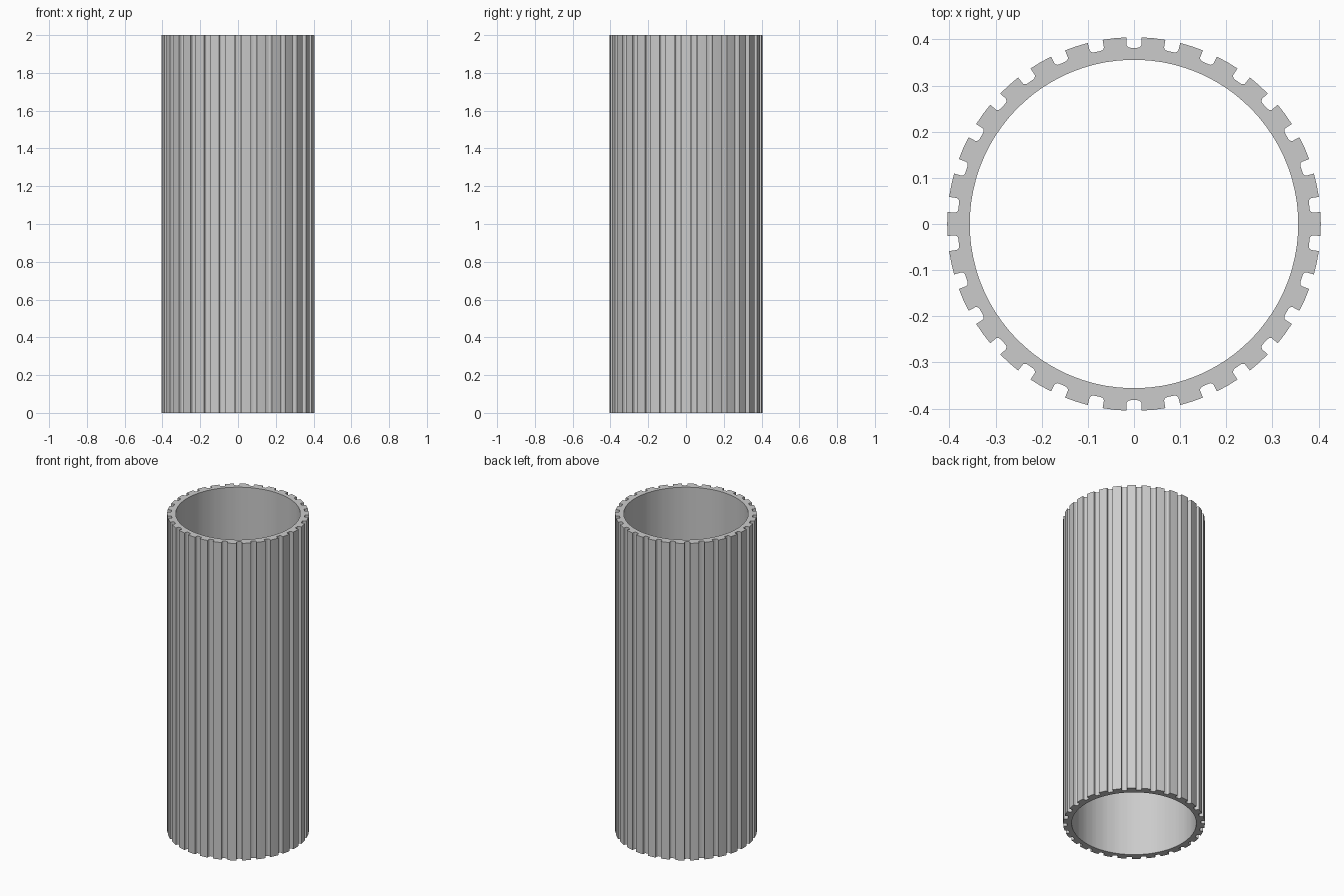
import bpy, bmesh, math
from mathutils import Matrix, Vector

cube = bpy.data.objects.get("Cube")
if cube:
    bpy.data.objects.remove(cube, do_unlink=True)

HEIGHT, OUTER, FLOOR, INNER = 2.0, 0.405, 0.382, 0.356
GROOVES = 30
HALF_WIDTH, FILLET = 0.0165, 0.009
STEP = math.tau / GROOVES

# Plain grey finish
grey = bpy.data.materials.new("plain grey")
grey.use_nodes = True
colour = (0.6, 0.6, 0.6, 1)
grey.diffuse_color = colour
grey.node_tree.nodes["Principled BSDF"].inputs["Base Color"].default_value = colour


def groove_and_tooth():
    """One groove with rounded floor corners, then the middle of the next tooth."""
    points = [Vector((HALF_WIDTH, math.sqrt(OUTER**2 - HALF_WIDTH**2)))]
    for i in range(5):
        a = math.pi / 2 * i / 4
        points.append(Vector((HALF_WIDTH - FILLET + FILLET * math.cos(a),
                              FLOOR + FILLET - FILLET * math.sin(a))))
    points += [Vector((-p.x, p.y)) for p in reversed(points)]
    points.append(Vector((-OUTER * math.sin(STEP / 2), OUTER * math.cos(STEP / 2))))
    return points


# Cross-section: fluted outside, round bore with a matching number of points
bm = bmesh.new()
unit = groove_and_tooth()
outside = [Matrix.Rotation(STEP * k, 2) @ p for k in range(GROOVES) for p in unit]
bore = [p.normalized() * INNER for p in outside]


def ring(points, z):
    return [bm.verts.new((p.x, p.y, z)) for p in points]


# Skin the four rings around the wall: outside, top rim, bore, bottom rim
rings = [ring(outside, 0), ring(outside, HEIGHT), ring(bore, HEIGHT), ring(bore, 0)]
count = len(outside)
for r in range(4):
    a, b = rings[r], rings[(r + 1) % 4]
    for i in range(count):
        j = (i + 1) % count
        bm.faces.new((a[i], a[j], b[j], b[i]))
bmesh.ops.recalc_face_normals(bm, faces=bm.faces)

mesh = bpy.data.meshes.new("fluted_tube")
bm.to_mesh(mesh)
bm.free()
mesh.materials.append(grey)
tube = bpy.data.objects.new("fluted_tube", mesh)
bpy.context.collection.objects.link(tube)
bpy.context.view_layer.objects.active = tube
tube.select_set(True)
bpy.ops.object.shade_smooth_by_angle(angle=math.radians(30))
